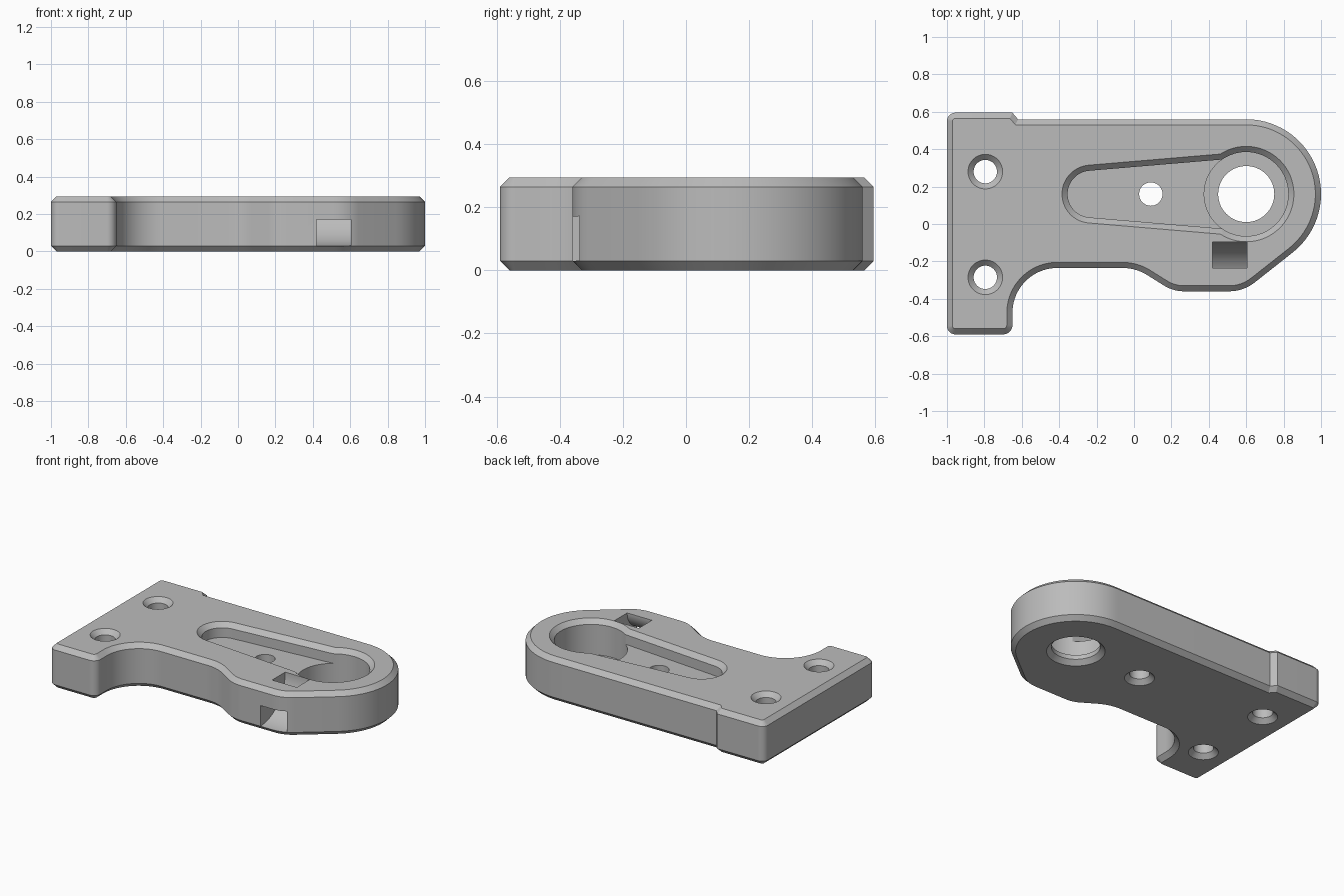
import bpy, bmesh
from math import sin, cos, tan, asin, pi, radians, ceil
from mathutils import Vector

cube = bpy.data.objects.get("Cube")
if cube:
    bpy.data.objects.remove(cube, do_unlink=True)

TOP = 0.295      # plate thickness
CH = 0.03        # chamfer size
BORE = (0.6, 0.16)


def loft(name, rings):
    """Closed solid through matching rings of 3D points."""
    bm = bmesh.new()
    loops = [[bm.verts.new(p) for p in ring] for ring in rings]
    n = len(loops[0])
    for a, b in zip(loops, loops[1:]):
        for i in range(n):
            j = (i + 1) % n
            bm.faces.new((a[i], a[j], b[j], b[i]))
    bm.faces.new(loops[0][::-1])
    bm.faces.new(loops[-1])
    bmesh.ops.remove_doubles(bm, verts=bm.verts, dist=1e-5)
    bmesh.ops.recalc_face_normals(bm, faces=bm.faces)
    mesh = bpy.data.meshes.new(name)
    bm.to_mesh(mesh)
    bm.free()
    obj = bpy.data.objects.new(name, mesh)
    bpy.context.collection.objects.link(obj)
    return obj


def at(points, z):
    return [(p[0], p[1], z) for p in points]


def arc(c, r, a0, a1, n):
    return [(c[0] + r * cos(a0 + (a1 - a0) * i / n),
             c[1] + r * sin(a0 + (a1 - a0) * i / n)) for i in range(n + 1)]


def rounded(corners):
    """Polygon with each (x, y, radius) corner filleted."""
    pts = []
    for i, (x, y, r) in enumerate(corners):
        p = Vector((x, y))
        u = (Vector(corners[i - 1][:2]) - p).normalized()
        v = (Vector(corners[(i + 1) % len(corners)][:2]) - p).normalized()
        if r == 0:
            pts.append(p)
            continue
        half = u.angle(v) / 2
        center = p + (u + v).normalized() * r / sin(half)
        start = p + u * r / tan(half) - center
        end = p + v * r / tan(half) - center
        sweep = start.angle_signed(end)
        n = max(3, ceil(abs(sweep) / radians(5)))
        # angle_signed is clockwise-positive, hence the minus sign
        for k in range(n + 1):
            a = -sweep * k / n
            pts.append(center + Vector((start.x * cos(a) - start.y * sin(a),
                                        start.x * sin(a) + start.y * cos(a))))
    return [p for i, p in enumerate(pts) if (p - pts[i - 1]).length > 0.003]


def inset(pts, d):
    """Move a counterclockwise outline inwards by d."""
    out = []
    for i, p in enumerate(pts):
        e = (p - pts[i - 1]).normalized()
        f = (pts[(i + 1) % len(pts)] - p).normalized()
        n1, n2 = Vector((-e.y, e.x)), Vector((-f.y, f.x))
        q = p + (n1 + n2) * d / (1 + n1.dot(n2))
        out.append(Vector((q.x, min(q.y, 0.595 - d))))
    return out


def round_cutter(name, center, steps):
    """Turned cutter from (radius, z) steps."""
    return loft(name, [at(arc(center, r, 0, 2 * pi, 64)[:-1], z) for r, z in steps])


# Plate: filleted outline, chamfered along both rims
outline = rounded([
    (-1, -0.59, 0.045), (-0.65, -0.59, 0.05), (-0.65, -0.235, 0.24),
    (0.01, -0.235, 0.25), (0.21, -0.36, 0.2), (0.585, -0.36, 0.22),
    (1, -0.033, 0.4), (1, 0.56, 0.4), (-0.65, 0.56, 0.03),
    (-0.65, 0.595, 0), (-1, 0.595, 0.045)])
rim = inset(outline, CH)
plate = loft("bracket_plate", [at(rim, 0), at(outline, CH),
                               at(outline, TOP - CH), at(rim, TOP)])

# Mounting holes, chamfered at both ends
E = 0.01
flare = [(0.0625 + CH + E, -E), (0.0625, CH)]
cutters = [round_cutter("mount_hole_cutter", (-0.795, y),
                        flare + [(0.0625, TOP - CH), (0.0625 + CH + E, TOP + E)])
           for y in (0.28, -0.285)]

# Tapered pocket, its floor hole, and the stepped bore
TILT = asin((0.195 - 0.125) / 0.83)


def pocket_ring(d, z):
    a = pi / 2 + TILT
    return at(arc((-0.23, 0.16), 0.125 + d, a, 2 * pi - a, 32)
              + arc(BORE, 0.195 + d, -a, a, 32), z)


cutters += [
    loft("pocket_cutter", [pocket_ring(0, 0.2), pocket_ring(0, TOP - CH),
                           pocket_ring(CH + E, TOP + E)]),
    round_cutter("floor_hole_cutter", (0.09, 0.16), flare + [(0.0625, 0.25)]),
    round_cutter("bore_recess_cutter", BORE,
                 [(0.225, 0.06), (0.225, TOP - CH), (0.225 + CH + E, TOP + E)]),
    round_cutter("bore_cutter", BORE,
                 [(0.15 + CH + E, -E), (0.15, CH), (0.15, 0.2)]),
]

# Curved strap channel from the front wall up to the top face
hub = (-0.36, TOP)
a0, a1 = radians(-105), radians(12)
band = arc(hub, 0.265, a0, a1, 24) + arc(hub, 0.125, a1, a0, 24)
cutters.append(loft("strap_channel_cutter",
                    [[(x, y, z) for y, z in band] for x in (0.42, 0.605)]))

# Cut everything, keep the result and drop the cutters
for c in cutters:
    c.hide_render = True
    mod = plate.modifiers.new(c.name, "BOOLEAN")
    mod.operation, mod.solver, mod.object = "DIFFERENCE", "EXACT", c
bpy.context.view_layer.update()
graph = bpy.context.evaluated_depsgraph_get()
result = bpy.data.meshes.new_from_object(plate.evaluated_get(graph))
plate.modifiers.clear()
plate.data = result
for c in cutters:
    bpy.data.objects.remove(c, do_unlink=True)

# Single grey material
grey = bpy.data.materials.new("plain_grey")
grey.use_nodes = True
colour = (0.5, 0.5, 0.5, 1)
grey.diffuse_color = colour
grey.node_tree.nodes["Principled BSDF"].inputs["Base Color"].default_value = colour
plate.data.materials.clear()
plate.data.materials.append(grey)

bpy.ops.object.select_all(action="DESELECT")
plate.select_set(True)
bpy.context.view_layer.objects.active = plate
bpy.ops.object.shade_smooth_by_angle(angle=radians(25))
